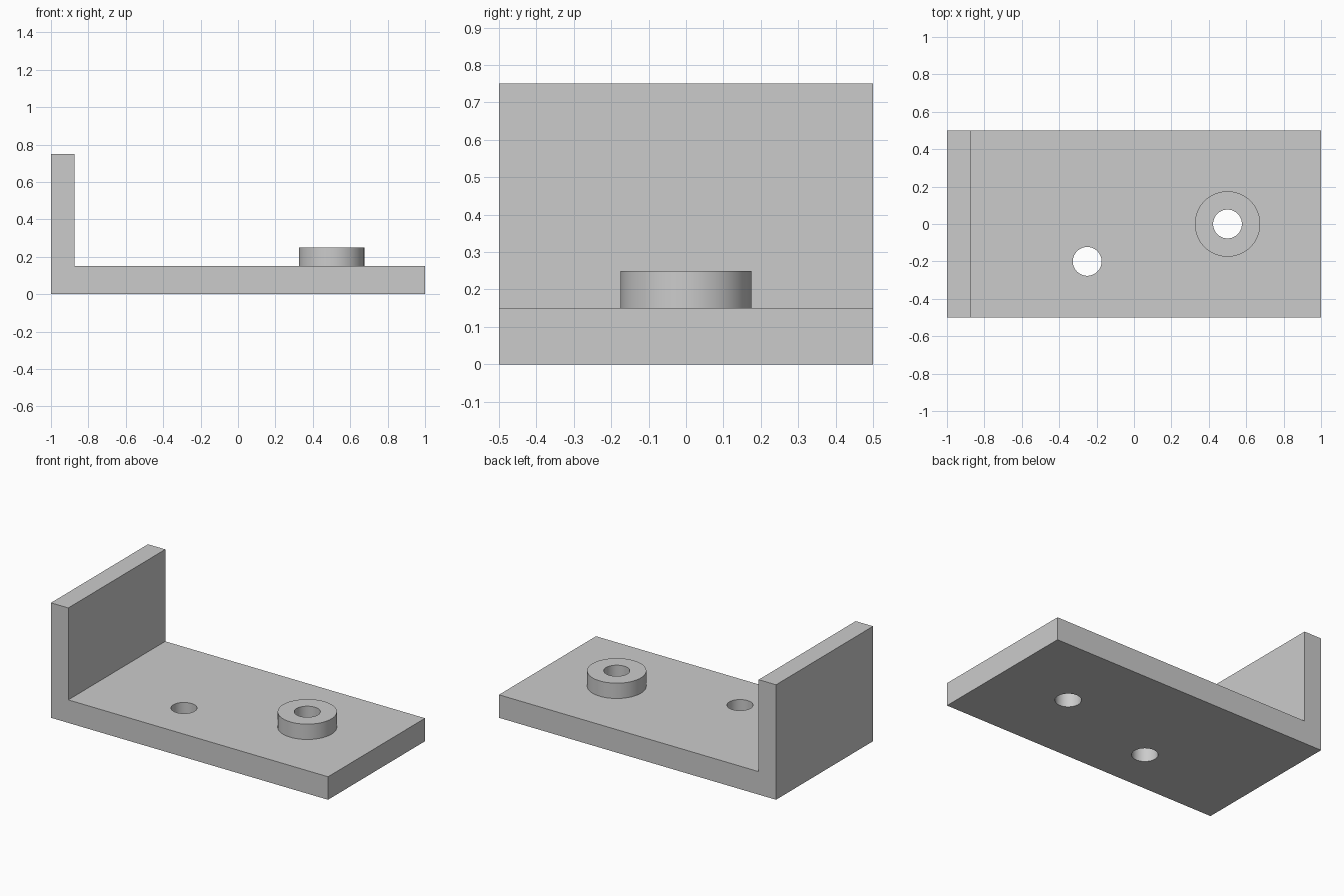
import bpy
import bmesh
from math import radians

cube = bpy.data.objects.get("Cube")
if cube:
    bpy.data.objects.remove(cube, do_unlink=True)

# Single plain grey material
grey = bpy.data.materials.new("plain_grey")
grey.use_nodes = True
colour = (0.6, 0.6, 0.6, 1)
grey.diffuse_color = colour
grey.node_tree.nodes["Principled BSDF"].inputs["Base Color"].default_value = colour

LENGTH, WIDTH = 2.0, 1.0
BASE_TOP, WALL_TOP, WALL_THICK = 0.15, 0.75, 0.125
BOSS_TOP, BOSS_RADIUS, HOLE_RADIUS = 0.25, 0.175, 0.077
BOSS_AT, HOLE_AT = (0.5, 0), (-0.25, -0.2)


def cylinder(name, at, radius, bottom, top):
    bpy.ops.mesh.primitive_cylinder_add(
        vertices=64, radius=radius, depth=top - bottom,
        location=(*at, (bottom + top) / 2))
    obj = bpy.context.object
    obj.name = name
    obj.data.materials.append(grey)
    return obj


def combine(target, tool, operation):
    mod = target.modifiers.new(tool.name, "BOOLEAN")
    mod.operation = operation
    mod.solver = "EXACT"
    mod.object = tool
    bpy.context.view_layer.objects.active = target
    bpy.ops.object.modifier_apply(modifier=mod.name)
    tool.hide_render = True
    bpy.data.objects.remove(tool, do_unlink=True)


# L-shaped bracket: side profile extruded across the width
x = LENGTH / 2
profile = [(-x, 0), (x, 0), (x, BASE_TOP), (WALL_THICK - x, BASE_TOP),
           (WALL_THICK - x, WALL_TOP), (-x, WALL_TOP)]
bm = bmesh.new()
face = bm.faces.new([bm.verts.new((px, -WIDTH / 2, pz)) for px, pz in profile])
extruded = bmesh.ops.extrude_face_region(bm, geom=[face])["geom"]
bmesh.ops.translate(bm, vec=(0, WIDTH, 0),
                    verts=[v for v in extruded if isinstance(v, bmesh.types.BMVert)])
bmesh.ops.recalc_face_normals(bm, faces=bm.faces)
mesh = bpy.data.meshes.new("bracket")
bm.to_mesh(mesh)
bm.free()
mesh.materials.append(grey)
bracket = bpy.data.objects.new("bracket", mesh)
bpy.context.collection.objects.link(bracket)

# Raised round boss, joined to the base
combine(bracket, cylinder("boss", BOSS_AT, BOSS_RADIUS, BASE_TOP / 2, BOSS_TOP), "UNION")

# Through holes in the boss and the base
for name, at in (("boss_hole", BOSS_AT), ("base_hole", HOLE_AT)):
    combine(bracket, cylinder(name, at, HOLE_RADIUS, -0.1, 0.4), "DIFFERENCE")

# Smooth round walls, sharp edges elsewhere
bpy.ops.object.select_all(action="DESELECT")
bracket.select_set(True)
bpy.context.view_layer.objects.active = bracket
bpy.ops.object.shade_smooth_by_angle(angle=radians(30))
